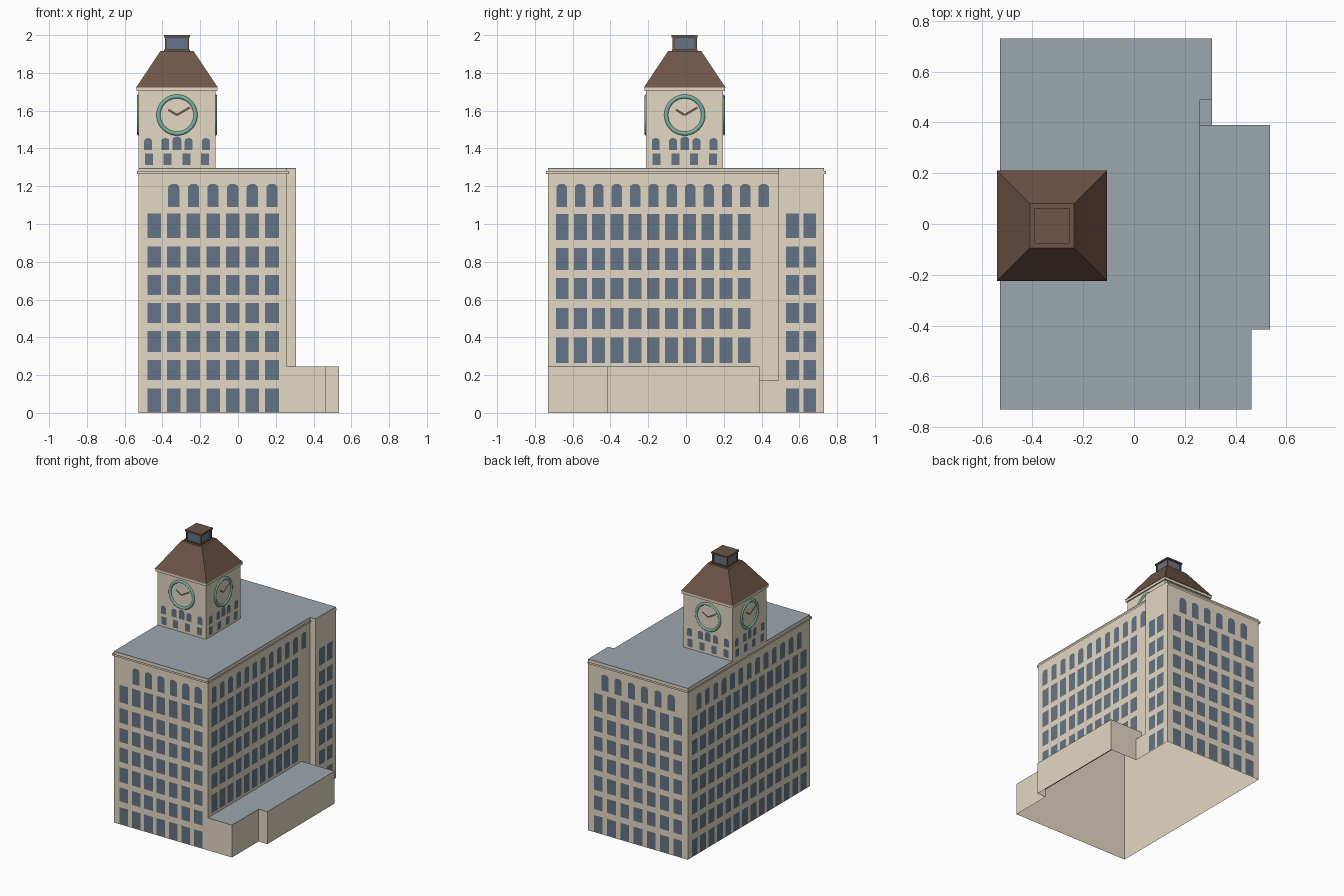
import bpy, bmesh, math
from mathutils import Matrix, Vector

cube = bpy.data.objects.get("Cube")
if cube:
    bpy.data.objects.remove(cube, do_unlink=True)


def material(name, rgb):
    m = bpy.data.materials.new(name)
    m.use_nodes = True
    m.diffuse_color = (*rgb, 1)
    m.node_tree.nodes["Principled BSDF"].inputs["Base Color"].default_value = (*rgb, 1)
    return m


STONE = material("cream stone", (0.77, 0.69, 0.55))
ROOF = material("grey roof", (0.335, 0.385, 0.42))
GLASS = material("blue glass", (0.127, 0.175, 0.24))
TEAL = material("teal trim", (0.2, 0.45, 0.37))
BROWN = material("brown tile", (0.155, 0.09, 0.063))


def finish(name, bm, mat):
    mesh = bpy.data.meshes.new(name)
    bm.to_mesh(mesh)
    bm.free()
    mesh.materials.append(mat)
    ob = bpy.data.objects.new(name, mesh)
    bpy.context.collection.objects.link(ob)
    return ob


def block(name, outline, z0, z1, mat, taper=1.0):
    """Closed solid extruded from a floor outline."""
    bm = bmesh.new()
    face = bm.faces.new([bm.verts.new((x, y, z0)) for x, y in outline])
    made = bmesh.ops.extrude_face_region(bm, geom=[face])["geom"]
    centre = sum((Vector((x, y, 0)) for x, y in outline), Vector()) / len(outline)
    for v in made:
        if isinstance(v, bmesh.types.BMVert):
            v.co = centre + (v.co - centre) * taper
            v.co.z = z1
    bmesh.ops.recalc_face_normals(bm, faces=bm.faces)
    return finish(name, bm, mat)


def walls(name, tiers, mat):
    """Open wall shell; each tier is an outline with its bottom and top."""
    bm = bmesh.new()
    for outline, z0, z1 in tiers:
        for p, q in zip(outline, outline[1:] + outline[:1]):
            bm.faces.new([bm.verts.new(c) for c in
                          ((*p, z0), (*q, z0), (*q, z1), (*p, z1))])
    bmesh.ops.remove_doubles(bm, verts=bm.verts, dist=1e-5)
    return finish(name, bm, mat)


def rect(x0, x1, y0, y1):
    return [(x0, y0), (x1, y0), (x1, y1), (x0, y1)]


def square(c, h):
    return rect(c[0] - h, c[0] + h, c[1] - h, c[1] + h)


def wall_frame(side, centre=(0, 0)):
    """Wall space: x along the wall, -y outward; side counts quarter turns."""
    return Matrix.Translation((*centre, 0)) @ Matrix.Rotation(side * math.pi / 2, 4, "Z")


def plates(name, shapes, mat, side, dist, centre=(0, 0), lift=0.0015):
    bm = bmesh.new()
    for pts in shapes:
        bm.faces.new([bm.verts.new((u, -dist - lift, z)) for u, z in pts])
    bm.transform(wall_frame(side, centre))
    return finish(name, bm, mat)


def pane(u, w, z0, z1):
    return rect(u - w / 2, u + w / 2, z0, z1)


def arch(u, w, z0, z1):
    r = w / 2
    rise = r * 0.75
    return [(u - r, z0), (u + r, z0)] + [
        (u + r * math.cos(a), z1 - rise + rise * math.sin(a))
        for a in (math.pi * k / 8 for k in range(9))]


def spaced(first, step, count):
    return [first + step * k for k in range(count)]


def grid(cols, w, rows):
    return [pane(u, w, *r) for u in cols for r in rows]


# Outer walls: ground floor with annex and link, then the tall main block
X0, X1, XW, Y = -0.527, 0.26, 0.307, 0.731
YA, YW = 0.39, 0.49
LINK, LOW, TOP = 0.168, 0.242, 1.292
street = [(X0, -Y), (X1, -Y)]
annex = [(0.462, -Y), (0.462, -0.415), (0.536, -0.415), (0.536, YA), (XW, YA)]
inner = [(X1, YA), (X1, YW)]
wing = [(XW, YW), (XW, Y), (X0, Y)]
walls("outer_walls", [(street + annex + wing, 0, LINK),
                      (street + annex + inner + wing, LINK, LOW),
                      (street + inner + wing, LOW, TOP)], STONE)

# Flat roofs
block("main_roof", street + inner[1:] + wing, TOP, TOP + 0.004, ROOF)
block("annex_roof", street[1:] + annex[:-1] + inner[:1], LOW, LOW + 0.003, ROOF)
block("link_roof", rect(X1, XW, YA, YW), LINK, LINK + 0.003, ROOF)

# Cornice band round the main block
e = 0.009
walls("cornice", [([(X0 - e, -Y - e), (X1 + e, -Y - e), (X1 + e, YW), (XW - 0.001, YW),
                    (XW - 0.001, Y + e), (X0 - e, Y + e)], 1.265, 1.28)], STONE)

# Main windows
ROWS = [(0.005, 0.13), (0.175, 0.28), (0.322, 0.433), (0.475, 0.583),
        (0.625, 0.73), (0.77, 0.88), (0.925, 1.055)]
HIGH = [(0.265, 0.4), (0.445, 0.555), (0.602, 0.715), (0.757, 0.873), (0.915, 1.053)]
ARCH = (1.09, 1.213)
front = spaced(-0.444, 0.104, 7)
plates("front_windows", grid(front, 0.072, ROWS)
       + [arch(u, 0.06, *ARCH) for u in front[1:]], GLASS, 0, Y)
plates("left_side_windows", grid(spaced(-0.655, 0.0963, 11), 0.068, HIGH)
       + [arch(u, 0.055, *ARCH) for u in spaced(-0.658, 0.0972, 12)], GLASS, 1, X1)
plates("wing_windows", grid([0.563, 0.655], 0.068, ROWS), GLASS, 1, XW)
plates("back_windows", grid(spaced(-0.222, 0.111, 7), 0.074, ROWS)
       + [arch(u, 0.06, *ARCH) for u in spaced(-0.166, 0.111, 6)], GLASS, 2, Y)
plates("right_side_windows", grid(spaced(-0.65, 0.1, 14), 0.07, ROWS)
       + [arch(u, 0.057, *ARCH) for u in spaced(-0.6, 0.1, 13)], GLASS, 3, -X0)

# Clock tower with hipped roof
C, H = (-0.323, -0.007), 0.204
walls("tower", [(square(C, H), TOP, 1.705)], STONE)
block("tower_cornice", square(C, H + 0.01), 1.703, 1.722, STONE)
block("tower_roof", square(C, 0.217), 1.722, 1.917, BROWN, taper=0.4)

# Clock faces and tower windows on all four sides
ZC = 1.577


def clock_ring(name, side, major=0.098, minor=0.0105, n=40, m=8):
    """Flattened smooth ring lying against the wall."""
    bm = bmesh.new()
    loops = []
    for k in range(n):
        a = 2 * math.pi * k / n
        loop = []
        for j in range(m):
            b = 2 * math.pi * j / m
            r = major + minor * math.cos(b)
            loop.append(bm.verts.new((r * math.cos(a), -H - 0.009 * max(0, math.sin(b)),
                                      ZC + r * math.sin(a))))
        loops.append(loop)
    for k in range(n):
        p, q = loops[k], loops[(k + 1) % n]
        for j in range(m // 2):
            bm.faces.new((p[j], p[j + 1], q[j + 1], q[j])).smooth = True
    bmesh.ops.delete(bm, geom=[v for v in bm.verts if not v.link_faces], context="VERTS")
    bm.normal_update()
    if sum(f.normal.y for f in bm.faces) > 0:
        bmesh.ops.reverse_faces(bm, faces=bm.faces)
    bm.transform(wall_frame(side, C))
    return finish(name, bm, TEAL)


def hand(u, z, w=0.006):
    n = Vector((-z, u)).normalized() * w
    return [(-n.x, ZC - n.y), (u - n.x, ZC + z - n.y), (u + n.x, ZC + z + n.y), (n.x, ZC + n.y)]


small = [arch(u, 0.042, 1.393, 1.455) for u in (-0.153, -0.062, 0.062, 0.153)]
small += [arch(0, 0.046, 1.393, 1.463)]
small += grid(spaced(-0.149, 0.0993, 4), 0.042, [(1.313, 1.372)])
for side, label in enumerate(("front", "left", "back", "right")):
    plates(label + "_tower_windows", small, GLASS, side, H, C)
    clock_ring(label + "_clock_ring", side)
    plates(label + "_minute_hand", [hand(0.068, 0.04)], BROWN, side, H, C, 0.004)
    plates(label + "_hour_hand", [hand(-0.046, 0.028)], BROWN, side, H, C, 0.003)

# Roof lantern
block("lantern_base", square(C, 0.068), 1.915, 1.923, BROWN)
block("lantern_glass", square(C, 0.059), 1.92, 1.99, GLASS)
block("lantern_cap", square(C, 0.069), 1.988, 2.0, BROWN)
for sx in (-1, 1):
    for sy in (-1, 1):
        block("lantern_post", square((C[0] + sx * 0.058, C[1] + sy * 0.058), 0.006),
              1.92, 1.99, BROWN)
